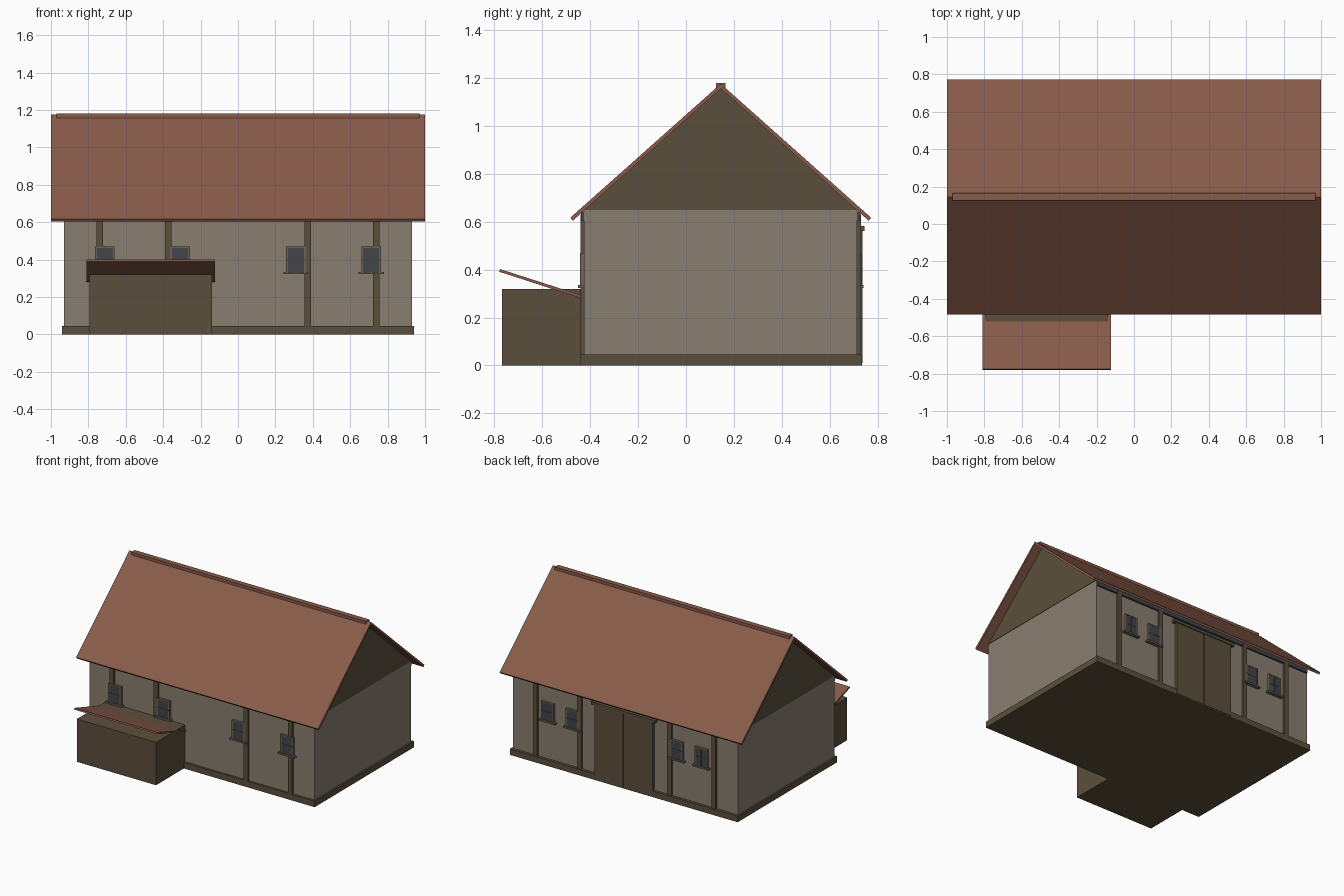
import bpy
import bmesh

cube = bpy.data.objects.get("Cube")
if cube:
    bpy.data.objects.remove(cube, do_unlink=True)


def material(name, r, g, b):
    m = bpy.data.materials.new(name)
    m.use_nodes = True
    m.diffuse_color = (r, g, b, 1)
    bsdf = next(n for n in m.node_tree.nodes if n.type == 'BSDF_PRINCIPLED')
    bsdf.inputs["Base Color"].default_value = (r, g, b, 1)
    return m


PLASTER = material("plaster", 0.25, 0.21, 0.16)
TIMBER = material("dark timber", 0.105, 0.078, 0.045)
TILE = material("clay tile", 0.25, 0.105, 0.068)
SLATE = material("slate grey", 0.055, 0.058, 0.065)
TRIM = material("window trim", 0.15, 0.125, 0.09)


def prism(name, profile, x0, x1, mat):
    """Extrude a closed (y, z) profile along x."""
    bm = bmesh.new()
    face = bm.faces.new([bm.verts.new((x0, y, z)) for y, z in profile])
    ext = bmesh.ops.extrude_face_region(bm, geom=[face])
    moved = [v for v in ext["geom"] if isinstance(v, bmesh.types.BMVert)]
    bmesh.ops.translate(bm, verts=moved, vec=(x1 - x0, 0, 0))
    bmesh.ops.recalc_face_normals(bm, faces=bm.faces)
    mesh = bpy.data.meshes.new(name)
    bm.to_mesh(mesh)
    bm.free()
    mesh.materials.append(mat)
    obj = bpy.data.objects.new(name, mesh)
    bpy.context.scene.collection.objects.link(obj)
    return obj


def box(name, x0, x1, y0, y1, z0, z1, mat):
    return prism(name, [(y0, z0), (y1, z0), (y1, z1), (y0, z1)], x0, x1, mat)


FRONT, BACK, RIDGE = -0.425, 0.715, 0.145


def on_wall(name, x, width, depth0, depth1, z0, z1, mat, side):
    """Box standing off the front (-1) or back (1) wall."""
    wall = FRONT if side < 0 else BACK
    y0, y1 = sorted((wall + side * depth0, wall + side * depth1))
    box(name, x - width / 2, x + width / 2, y0, y1, z0, z1, mat)


def window(name, x, side, z0=0.335, z1=0.465, width=0.095):
    on_wall(name + "_glass", x, width, -0.005, 0.0165, z0, z1, SLATE, side)
    for s in (-1, 1):
        on_wall(name + "_jamb", x + s * width / 2, 0.01, 0, 0.018, z0, z1, TRIM, side)
    on_wall(name + "_head", x, width + 0.01, 0, 0.018, z1 - 0.003, z1 + 0.005, TRIM, side)
    on_wall(name + "_mullion", x, 0.007, 0, 0.0185, z0, z1, SLATE, side)
    mid = (z0 + z1) / 2
    on_wall(name + "_crossbar", x, width, 0, 0.0185, mid - 0.003, mid + 0.004, SLATE, side)
    on_wall(name + "_sill", x, width + 0.04, 0, 0.026, z0 - 0.012, z0, TRIM, side)


# House body, plinth and gables
box("plinth", -0.942, 0.942, -0.44, 0.735, 0, 0.045, TIMBER)
box("walls", -0.93, 0.93, FRONT, BACK, 0.02, 0.65, PLASTER)
prism("gables", [(-0.43, 0.65), (0.72, 0.65), (RIDGE, 1.162)], -0.933, 0.933, TIMBER)

# Roof slopes, ridge cap and eave beams
for side, label in ((-1, "front"), (1, "back")):
    slope = [(0, 1.176), (0.628, 0.617), (0.618, 0.604), (0, 1.156)]
    prism(label + "_roof", [(RIDGE + side * y, z) for y, z in slope], -1, 1, TILE)
    on_wall(label + "_eave_beam", 0, 1.85, 0, 0.013, 0.605, 0.642, SLATE, side)
prism("ridge_cap", [(0.125, 1.158), (0.125, 1.18), (0.165, 1.18), (0.165, 1.158)],
      -0.97, 0.97, TILE)

# Timber posts and windows
for side, label, centres in ((-1, "front", (0.31, 0.712)), (1, "back", (0.43, 0.635))):
    for s in (-1, 1):
        for x in (0.372, 0.738):
            on_wall(label + "_post", s * x, 0.035, 0, 0.015, 0.045, 0.63, TIMBER, side)
        for x in centres:
            window(label + "_window", s * x, side)

# Double barn door with rail
for s in (-1, 1):
    on_wall("door_leaf", s * 0.121, 0.236, 0, 0.023, 0.01, 0.57, TIMBER, 1)
on_wall("door_gap", 0, 0.01, 0, 0.016, 0.045, 0.57, TIMBER, 1)
on_wall("door_rail", 0, 0.53, 0, 0.03, 0.562, 0.582, TIMBER, 1)

# Lean-to shed
box("shed", -0.795, -0.14, -0.768, -0.42, 0, 0.32, TIMBER)
prism("shed_roof", [(-0.776, 0.402), (-0.78, 0.391), (-0.44, 0.281), (-0.437, 0.293)],
      -0.81, -0.122, TILE)
